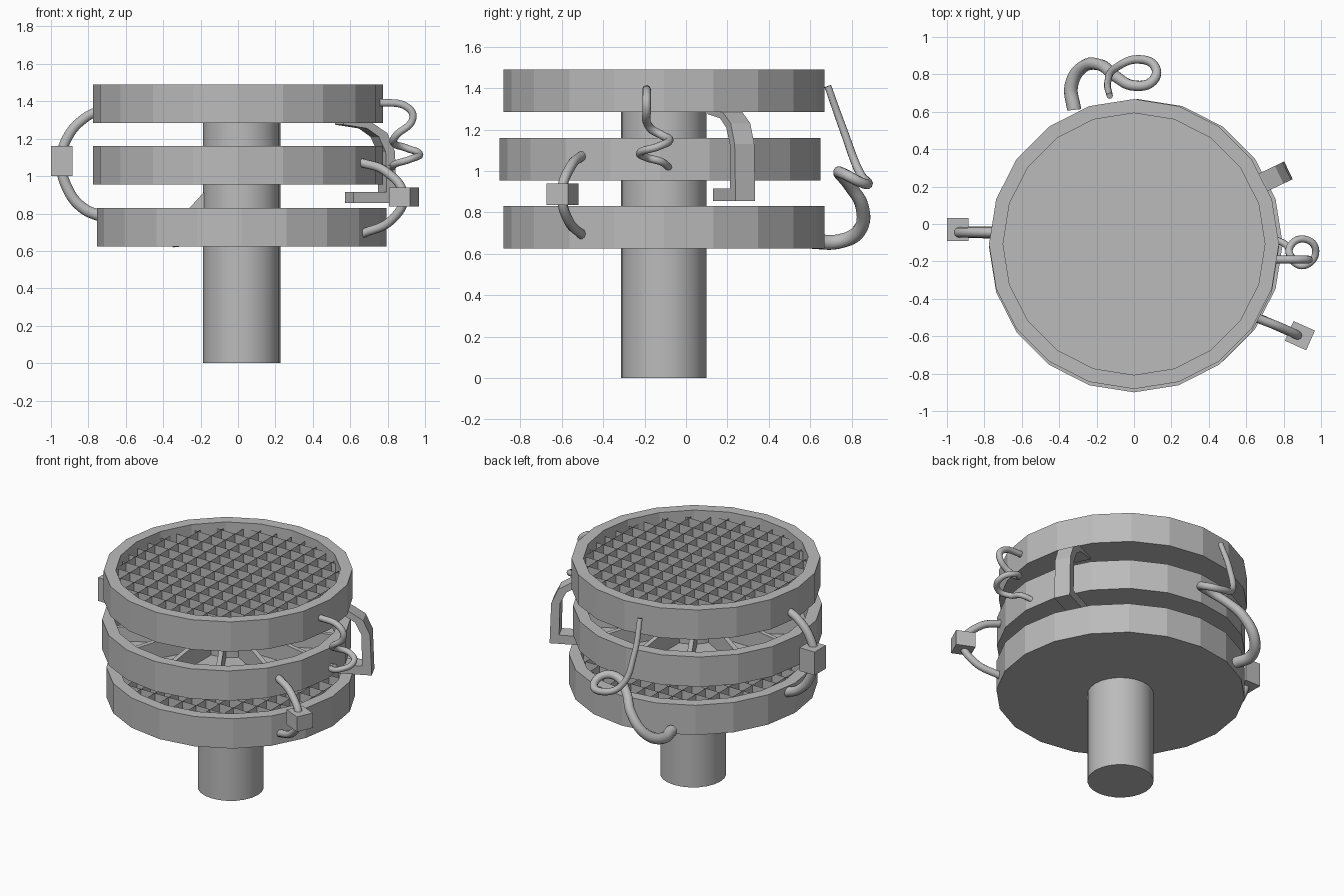
import bpy, bmesh, math
from mathutils import Matrix, Vector

cube = bpy.data.objects.get("Cube")
if cube:
    bpy.data.objects.remove(cube, do_unlink=True)

# One plain grey for everything
grey = bpy.data.materials.new("plain_grey")
grey.use_nodes = True
grey.diffuse_color = (0.5, 0.5, 0.5, 1)
grey.node_tree.nodes["Principled BSDF"].inputs["Base Color"].default_value = (0.5, 0.5, 0.5, 1)


def add_object(name, bm, loc=(0, 0, 0), turn=0, smooth=False):
    mesh = bpy.data.meshes.new(name)
    for f in bm.faces:
        f.smooth = smooth
    bm.to_mesh(mesh)
    bm.free()
    mesh.materials.append(grey)
    ob = bpy.data.objects.new(name, mesh)
    ob.location = loc
    ob.rotation_euler.z = turn
    bpy.context.collection.objects.link(ob)
    return ob


def dish(name, cx, cy, z, sides=20, radius=0.775, inner=0.7, height=0.205, floor=0.03):
    """Open round tray with a thick wall and a floor."""
    bm = bmesh.new()
    profile = [(radius, 0), (radius, height), (inner, height), (inner, floor)]
    rings = []
    for r, h in profile:
        rings.append([bm.verts.new((r * math.cos(2 * math.pi * i / sides),
                                    r * math.sin(2 * math.pi * i / sides), h))
                      for i in range(sides)])
    for low, high in zip(rings, rings[1:]):
        for i in range(sides):
            j = (i + 1) % sides
            bm.faces.new((low[i], low[j], high[j], high[i]))
    bm.faces.new(rings[0][::-1])
    bm.faces.new(rings[-1])
    return add_object(name, bm, (cx, cy, z))


def grid(name, cx, cy, z, step=0.105, radius=0.69, low=0.03, high=0.165):
    """Crossed upright sheets filling a tray."""
    bm = bmesh.new()
    for k in range(-6, 7):
        d = k * step
        half = math.sqrt(radius ** 2 - d ** 2)
        for along_x in (True, False):
            pts = [(-half, low), (half, low), (half, high), (-half, high)]
            bm.faces.new([bm.verts.new((s, d, h) if along_x else (d, s, h)) for s, h in pts])
    return add_object(name, bm, (cx, cy, z))


def box(name, center, size, turn=0):
    bm = bmesh.new()
    bmesh.ops.create_cube(bm, size=1, matrix=Matrix.Diagonal((*size, 1)))
    return add_object(name, bm, center, turn)


def extruded(name, outline, width, loc, turn=0):
    """Solid from a radial (distance, height) outline with a sideways width."""
    bm = bmesh.new()
    face = bm.faces.new([bm.verts.new((r, -width / 2, h)) for r, h in outline])
    out = bmesh.ops.extrude_face_region(bm, geom=[face])
    moved = [v for v in out["geom"] if isinstance(v, bmesh.types.BMVert)]
    bmesh.ops.translate(bm, verts=moved, vec=Vector((0, width, 0)))
    bmesh.ops.recalc_face_normals(bm, faces=bm.faces)
    return add_object(name, bm, loc, turn)


def tube(name, points, start, end):
    """Round cable through points, tapering from start to end radius."""
    curve = bpy.data.curves.new(name, "CURVE")
    curve.dimensions = "3D"
    curve.bevel_depth = 1
    curve.bevel_resolution = 3
    curve.resolution_u = 8
    curve.use_fill_caps = True
    spline = curve.splines.new("BEZIER")
    spline.bezier_points.add(len(points) - 1)
    for i, (bp, p) in enumerate(zip(spline.bezier_points, points)):
        bp.co = p
        bp.handle_left_type = bp.handle_right_type = "AUTO"
        bp.radius = start + (end - start) * i / (len(points) - 1)
    helper = bpy.data.objects.new(name + "_path", curve)
    bpy.context.collection.objects.link(helper)
    bpy.context.view_layer.update()
    evaluated = helper.evaluated_get(bpy.context.evaluated_depsgraph_get())
    bm = bmesh.new()
    bm.from_mesh(evaluated.to_mesh())
    evaluated.to_mesh_clear()
    bpy.data.objects.remove(helper, do_unlink=True)
    return add_object(name, bm, smooth=True)


# Central column
bm = bmesh.new()
bmesh.ops.create_cone(bm, cap_ends=True, segments=24, radius1=0.206, radius2=0.206, depth=1.3)
column = add_object("column", bm, (0.02, -0.107, 0.65))
for f in column.data.polygons:
    f.use_smooth = abs(f.normal.z) < 0.5
for e in column.data.edges:
    a, b = (column.data.vertices[i].co.z for i in e.vertices)
    e.use_edge_sharp = abs(a - b) < 0.01

# Three stacked trays
dish("top_tray", 0, -0.107, 1.285)
grid("top_grid", 0, -0.107, 1.285)
dish("middle_tray", 0, -0.125, 0.955)
dish("lower_tray", 0.02, -0.107, 0.625)
grid("lower_grid", 0.02, -0.107, 0.625)

# Radial ribs of the middle tray
for i in range(12):
    extruded("middle_rib", [(0.18, 0.03), (0.7, 0.03), (0.7, 0.12), (0.18, 0.19)],
             0.03, (0, -0.125, 0.955), i * math.pi / 6)

# Small brace beside the column
extruded("column_brace", [(0.15, 0.7), (0.4, 0.7), (0.15, 0.97)], 0.05, (0.02, -0.107, 0), math.pi)

# Left cable with its block
tube("left_cable", [(-0.72, -0.045, 1.36), (-0.82, -0.045, 1.31), (-0.91, -0.045, 1.21),
                    (-0.945, -0.045, 1.08), (-0.91, -0.045, 0.93), (-0.83, -0.045, 0.83),
                    (-0.72, -0.045, 0.78)], 0.026, 0.032)
box("left_block", (-0.942, -0.03, 1.08), (0.116, 0.122, 0.16))

# Front cable with its block
tube("front_cable", [(0.65, -0.5, 1.075), (0.79, -0.555, 1.025), (0.885, -0.6, 0.89),
                     (0.82, -0.57, 0.765), (0.66, -0.5, 0.69)], 0.024, 0.024)
box("front_block", (0.887, -0.597, 0.888), (0.125, 0.115, 0.103), math.radians(-24))

# Springy cable on the model's left side
tube("spring_cable", [(0.74, -0.19, 1.395), (0.91, -0.19, 1.365), (0.935, -0.19, 1.31),
                      (0.84, -0.175, 1.21), (0.835, -0.12, 1.175), (0.9, -0.08, 1.15),
                      (0.97, -0.13, 1.12), (0.92, -0.22, 1.09), (0.84, -0.19, 1.065),
                      (0.82, -0.12, 1.045), (0.75, -0.08, 1.015)], 0.021, 0.018)

# Looping cable at the back
tube("back_cable", [(-0.13, 0.685, 1.41), (-0.14, 0.76, 1.2), (-0.09, 0.84, 0.99),
                    (0.02, 0.88, 0.94), (0.11, 0.845, 0.945), (0.1, 0.765, 0.985),
                    (0, 0.74, 0.99), (-0.1, 0.79, 0.93), (-0.18, 0.85, 0.83),
                    (-0.28, 0.835, 0.71), (-0.335, 0.74, 0.66), (-0.32, 0.61, 0.66)],
     0.017, 0.038)

# Bent strap with a foot between the trays
extruded("bent_strap", [(0.6, 1.29), (0.77, 1.285), (0.86, 1.23), (0.905, 1.13), (0.915, 0.855),
                        (0.66, 0.855), (0.66, 0.915), (0.855, 0.915), (0.85, 1.13),
                        (0.81, 1.21), (0.74, 1.255), (0.6, 1.275)],
         0.105, (0, -0.107, 0), math.radians(25.5))
